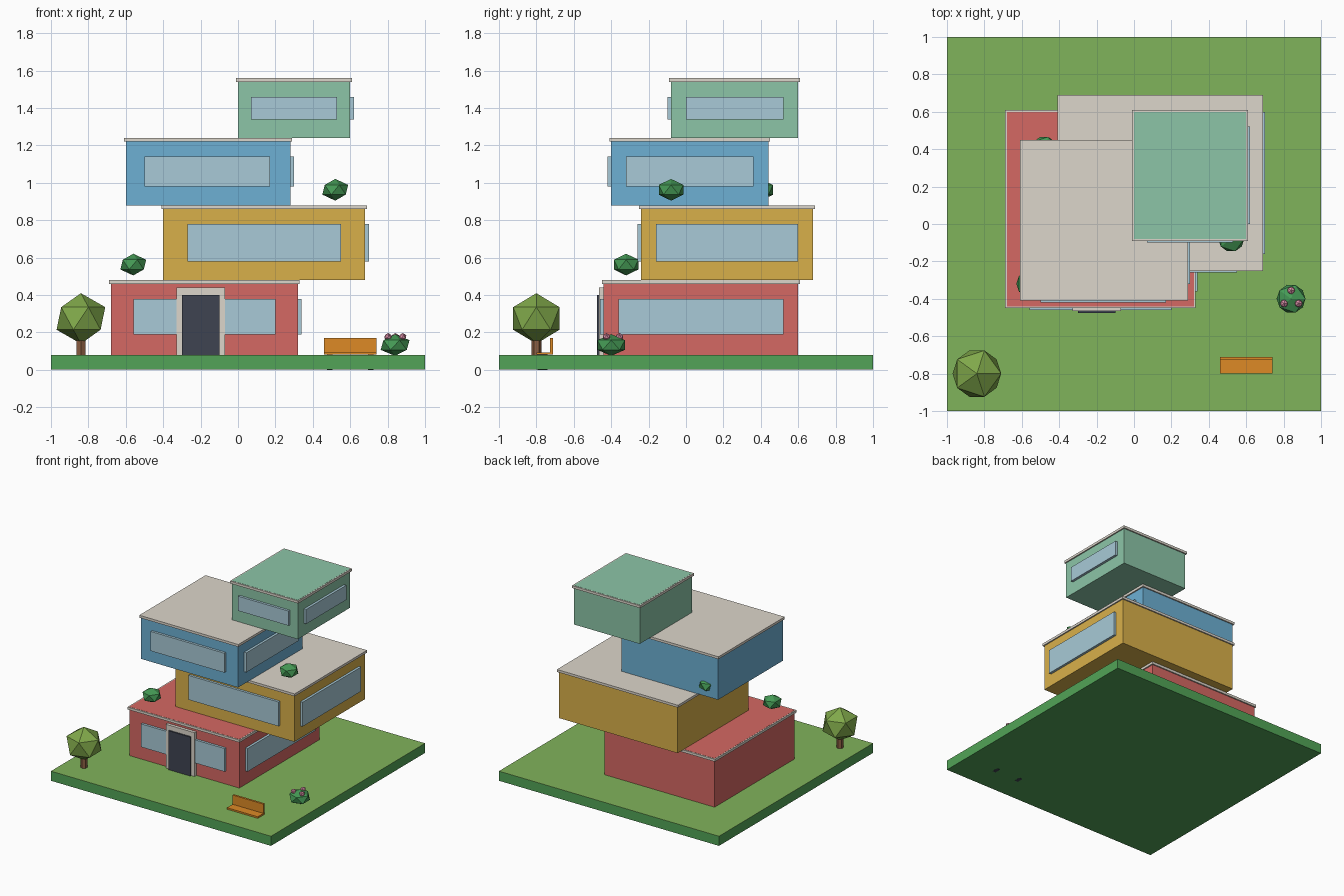
import bpy, math
from mathutils import Vector

if "Cube" in bpy.data.objects:
    bpy.data.objects.remove(bpy.data.objects["Cube"])


def material(name, code):
    rgb = [int(code[i:i + 2], 16) / 255 for i in (0, 2, 4)]
    m = bpy.data.materials.new(name)
    m.diffuse_color = [((c + 0.055) / 1.055) ** 2.4 if c > 0.04 else c / 12.92 for c in rgb] + [1]
    m.use_nodes = True
    m.node_tree.nodes["Principled BSDF"].inputs["Base Color"].default_value = m.diffuse_color
    return m


RED = material("red_wall", "D56863")
YELLOW = material("yellow_wall", "D9B04A")
BLUE = material("blue_wall", "6DB0D4")
MINT = material("mint_wall", "8CC5A7")
CREAM = material("cream_trim", "DCD6CB")
GLASS = material("glass", "A8CAD7")
DOOR = material("door_dark", "3F4351")
SOIL = material("ground_green", "52A457")
GRASS = material("grass", "80B35B")
LEAF = material("tree_leaf", "80A84A")
BUSH = material("bush_leaf", "459A55")
BARK = material("bark", "8B5E42")
WOOD = material("bench_orange", "DD8A26")
PINK = material("flower_pink", "DC8FA8")


def finish(name, mat):
    ob = bpy.context.object
    ob.name = name
    ob.data.materials.append(mat)
    return ob


def box(name, lo, hi, mat):
    lo, hi = Vector(lo), Vector(hi)
    bpy.ops.mesh.primitive_cube_add(size=1, location=(lo + hi) / 2)
    ob = finish(name, mat)
    ob.scale = hi - lo
    return ob


def ball(name, loc, rx, rz, mat):
    # rx is the visible half width of the icosahedron's rings
    bpy.ops.mesh.primitive_ico_sphere_add(subdivisions=1, radius=1, location=loc)
    ob = finish(name, mat)
    ob.scale = (rx / 0.894, rx / 0.894, rz)
    return ob


# ground
box("ground", (-1, -1, 0.001), (1, 1, 0.078), SOIL)
box("lawn", (-1, -1, 0.078), (1, 1, 0.08), GRASS)

# stacked storeys: x range, y range, z range, wall colour, coloured roof deck,
# front window x range, side window y range, window z range
storeys = [
    ("red", (-0.68, 0.32), (-0.44, 0.60), (0.08, 0.48), RED, True, (-0.56, 0.20), (-0.36, 0.52), (0.19, 0.38)),
    ("yellow", (-0.40, 0.68), (-0.24, 0.68), (0.48, 0.88), YELLOW, False, (-0.27, 0.55), (-0.16, 0.60), (0.58, 0.78)),
    ("blue", (-0.60, 0.28), (-0.40, 0.44), (0.88, 1.24), BLUE, False, (-0.50, 0.17), (-0.32, 0.36), (0.98, 1.14)),
    ("mint", (0.00, 0.60), (-0.08, 0.60), (1.24, 1.56), MINT, True, (0.07, 0.53), (0.00, 0.52), (1.34, 1.46)),
]
for name, (x0, x1), (y0, y1), (z0, z1), mat, deck, fx, sy, wz in storeys:
    top = z1 + 0.001 if deck else z1 - 0.01
    box(name + "_storey", (x0, y0, z0), (x1, y1, top), mat)
    box(name + "_roof_trim", (x0 - 0.01, y0 - 0.01, z1 - 0.02), (x1 + 0.01, y1 + 0.01, z1), CREAM)
    box(name + "_front_window", (fx[0], y0 - 0.02, wz[0]), (fx[1], y0 + 0.01, wz[1]), GLASS)
    box(name + "_side_window", (x1 - 0.01, sy[0], wz[0]), (x1 + 0.02, sy[1], wz[1]), GLASS)

# entrance
box("door_frame", (-0.33, -0.465, 0.08), (-0.07, -0.43, 0.44), CREAM)
box("door", (-0.30, -0.477, 0.08), (-0.10, -0.45, 0.40), DOOR)

# tree
bpy.ops.mesh.primitive_cylinder_add(vertices=6, radius=0.027, depth=0.14, location=(-0.84, -0.80, 0.15))
finish("tree_trunk", BARK)
ball("tree_crown", (-0.84, -0.80, 0.275), 0.13, 0.135, LEAF)

# bushes on the terraces and the lawn
for i, loc in enumerate([(-0.56, -0.32, 0.563), (0.52, -0.08, 0.963), (-0.48, 0.40, 0.963)]):
    ball(f"terrace_bush_{i + 1}", loc, 0.069, 0.058, BUSH)
ball("flower_bush", (0.84, -0.40, 0.133), 0.077, 0.058, BUSH)
for i, (dx, dy) in enumerate([(0, 0.045), (-0.038, -0.025), (0.04, -0.025)]):
    ball(f"flower_{i + 1}", (0.84 + dx, -0.40 + dy, 0.177), 0.02, 0.02, PINK)

# bench
box("bench_seat", (0.46, -0.80, 0.081), (0.74, -0.71, 0.094), WOOD)
box("bench_back", (0.46, -0.727, 0.09), (0.74, -0.71, 0.17), WOOD)
for i, x in enumerate((0.49, 0.71)):
    box(f"bench_leg_{i + 1}", (x - 0.015, -0.795, 0), (x + 0.015, -0.74, 0.085), DOOR)
